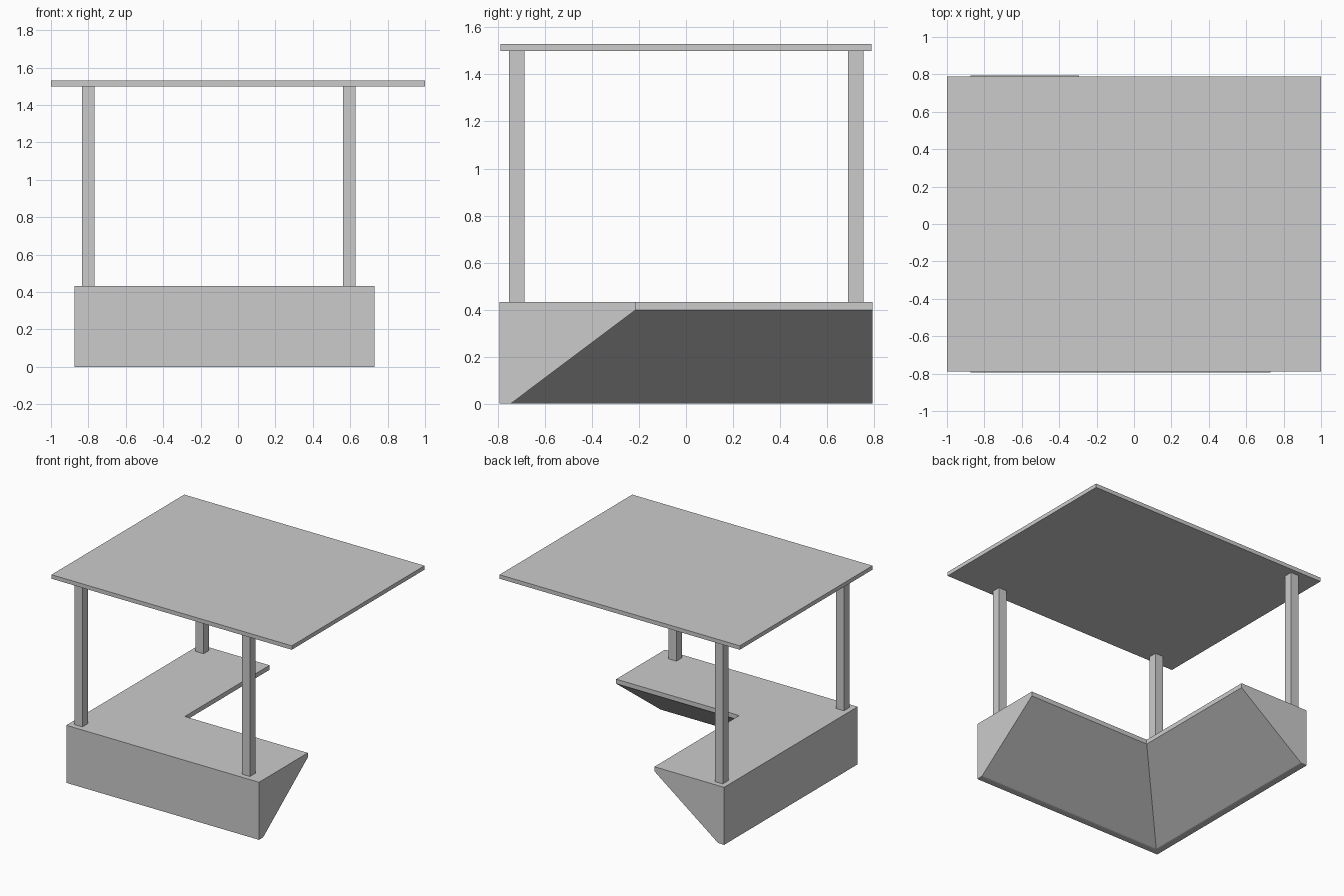
import bpy, bmesh

if "Cube" in bpy.data.objects:
    bpy.data.objects.remove(bpy.data.objects["Cube"])

LEFT, RIGHT, FRONT, BACK = -0.873, 0.731, -0.794, 0.794
TOP, ROOF_Z, ROOF_TOP = 0.433, 1.5, 1.53


def finish(name, bm):
    bmesh.ops.recalc_face_normals(bm, faces=bm.faces)
    mesh = bpy.data.meshes.new(name)
    bm.to_mesh(mesh)
    bm.free()
    obj = bpy.data.objects.new(name, mesh)
    bpy.context.collection.objects.link(obj)
    return obj


def box(name, lo, hi):
    bm = bmesh.new()
    bmesh.ops.create_cube(bm, size=1)
    for v in bm.verts:
        v.co = [(a + b) / 2 + c * (b - a) for a, b, c in zip(lo, hi, v.co)]
    return finish(name, bm)


# L-shaped counter: one (depth, height) section swept around a mitred corner
section = [(0, 0), (0.042, 0), (0.051, 0.002), (0.058, 0.007),
           (0.58, 0.399), (0.58, TOP), (0, TOP)]
bm = bmesh.new()
rings = [
    [bm.verts.new((RIGHT, FRONT + d, z)) for d, z in section],
    [bm.verts.new((LEFT + d, FRONT + d, z)) for d, z in section],
    [bm.verts.new((LEFT + d, BACK, z)) for d, z in section],
]
n = len(section)
for a, b in zip(rings, rings[1:]):
    for i in range(n):
        j = (i + 1) % n
        bm.faces.new((a[i], a[j], b[j], b[i]))
bm.faces.new(rings[0])
bm.faces.new(rings[-1])
finish("counter", bm)

# Square posts at the corner and at both counter ends
h = 0.033
for name, x, y in [("corner_post", -0.801, -0.72),
                   ("front_right_post", 0.594, -0.72),
                   ("back_left_post", -0.801, 0.721)]:
    box(name, (x - h, y - h, TOP), (x + h, y + h, ROOF_Z))

# Flat roof slab
box("roof", (-1, -0.789, ROOF_Z), (1, 0.789, ROOF_TOP))
